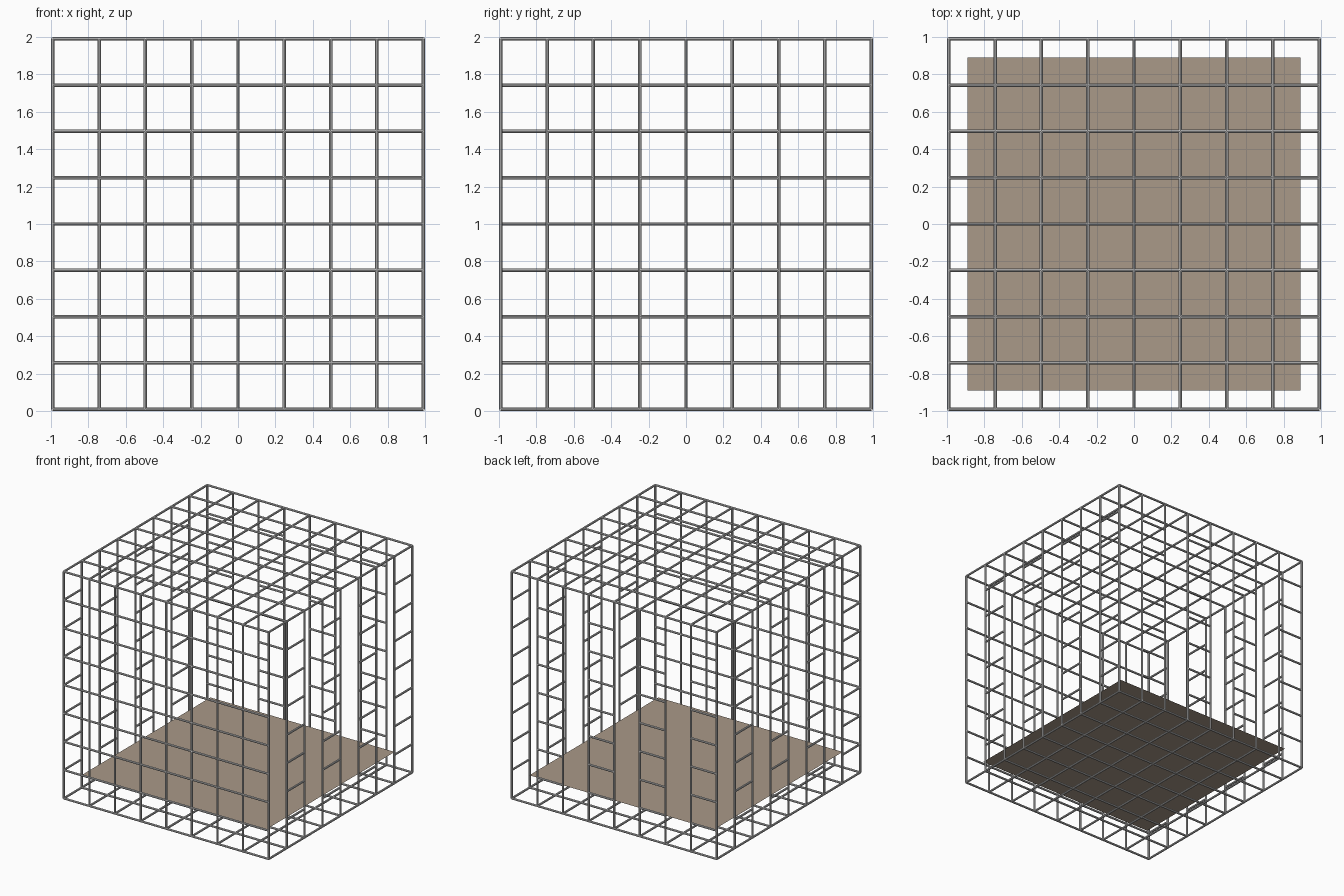
import bpy, bmesh
from mathutils import Vector

if "Cube" in bpy.data.objects:
    bpy.data.objects.remove(bpy.data.objects["Cube"])

N = 8
H = 0.99                      # half span between outer bar centres
R = 0.009                     # bar radius
S = 2 * H / N
ticks = [-H + i * S for i in range(N + 1)]


def add_bar(bm, a, b, sides=8):
    a, b = Vector(a), Vector(b)
    d = b - a
    rot = Vector((0, 0, 1)).rotation_difference(d.normalized()).to_matrix().to_4x4()
    rot.translation = (a + b) / 2
    bmesh.ops.create_cone(bm, cap_ends=True, segments=sides, radius1=R, radius2=R,
                          depth=d.length, matrix=rot)


def make_bars(name, bars):
    bm = bmesh.new()
    for a, b in bars:
        add_bar(bm, a, b)
    me = bpy.data.meshes.new(name)
    bm.to_mesh(me)
    bm.free()
    ob = bpy.data.objects.new(name, me)
    ob.location.z = 1.0
    bpy.context.collection.objects.link(ob)
    return ob


# roof and base grids: full lattice in both directions
for name, z in (("roof_grid", H), ("base_grid", -H)):
    make_bars(name, [((t, -H, z), (t, H, z)) for t in ticks] +
                    [((-H, t, z), (H, t, z)) for t in ticks])

# upright bars around the perimeter
spots = {(round(x, 4), round(y, 4)) for t in ticks
         for x, y in ((t, -H), (t, H), (-H, t), (H, t))}
make_bars("upright_bars", [((x, y, -H), (x, y, H)) for x, y in sorted(spots)])

# front wall: continuous horizontal bars
make_bars("front_wall_bars", [((-H, -H, z), (H, -H, z)) for z in ticks[1:-1]])


# other walls: short rungs in every second column
def rungs(name, point, first):
    make_bars(name, [(point(ticks[c], z), point(ticks[c + 1], z))
                     for c in range(first, N, 2) for z in ticks[1:-1]])


rungs("right_wall_rungs", lambda t, z: (H, t, z), 1)
rungs("left_wall_rungs", lambda t, z: (-H, t, z), 0)
rungs("back_wall_rungs", lambda t, z: (t, H, z), 0)

# thin floor sheet inside the cage
bpy.ops.mesh.primitive_plane_add(size=1.78, location=(0, 0, 0.2))
floor = bpy.context.object
floor.name = "floor_sheet"
mat = bpy.data.materials.new("tan_floor")
mat.diffuse_color = (0.40, 0.32, 0.25, 1)
mat.use_nodes = True
mat.node_tree.nodes["Principled BSDF"].inputs["Base Color"].default_value = mat.diffuse_color
floor.data.materials.append(mat)
